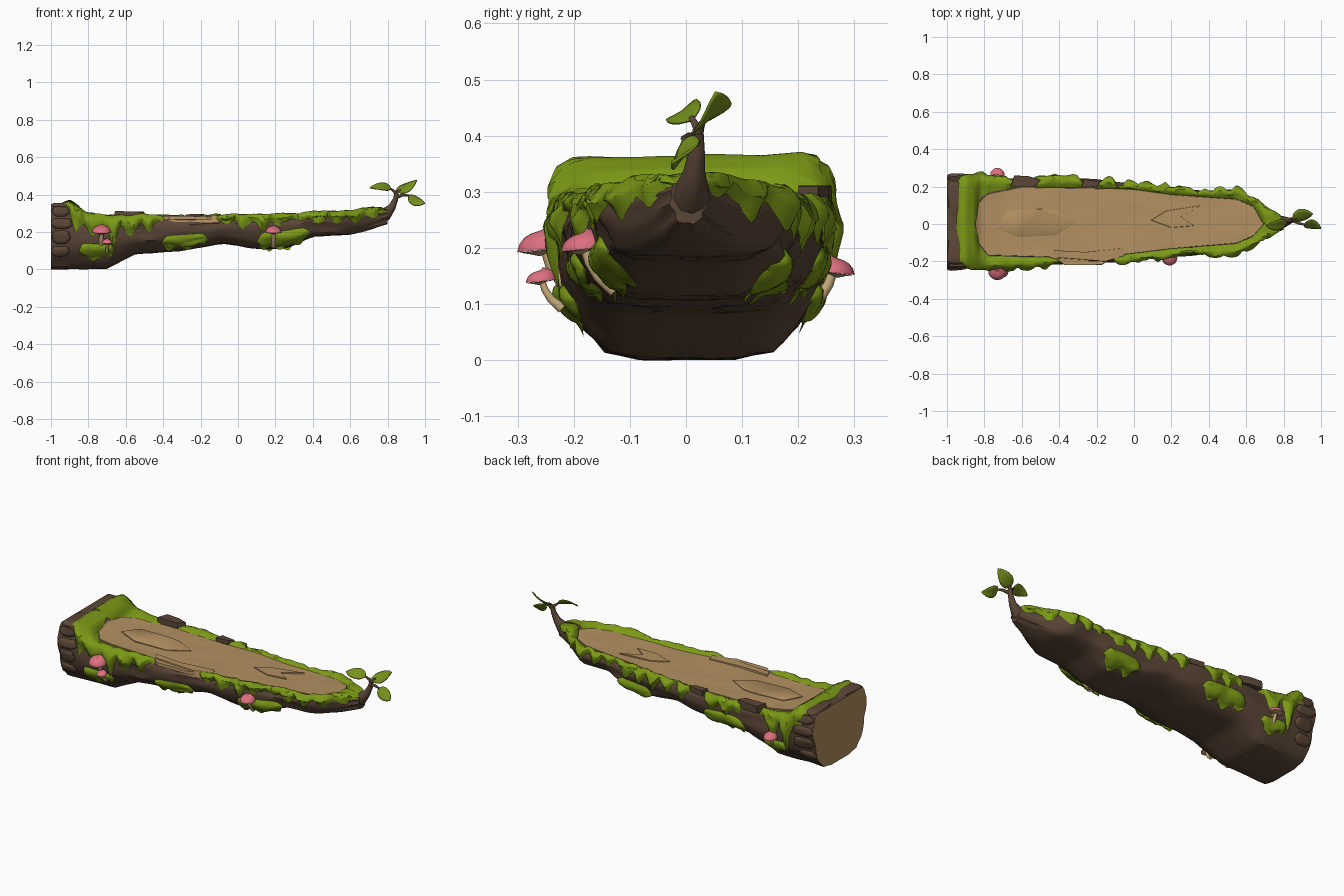
import bpy, bmesh, math, random
from mathutils import Vector, noise

random.seed(4)
if "Cube" in bpy.data.objects:
    bpy.data.objects.remove(bpy.data.objects["Cube"])


def material(name, rgb):
    m = bpy.data.materials.new(name)
    m.use_nodes = True
    m.diffuse_color = (*rgb, 1)
    b = m.node_tree.nodes["Principled BSDF"]
    b.inputs["Base Color"].default_value = (*rgb, 1)
    b.inputs["Roughness"].default_value = 0.9
    return m


BARK = material("bark brown", (0.105, 0.062, 0.038))
WOOD = material("cut wood tan", (0.45, 0.28, 0.12))
MOSS = material("moss green", (0.2, 0.32, 0.008))
LEAF = material("leaf green", (0.18, 0.28, 0.012))
PINK = material("mushroom pink", (0.72, 0.16, 0.21))
STEM = material("mushroom stem cream", (0.56, 0.4, 0.2))


def loft(name, rings, mat, closed=False, caps=False, angle=40):
    """Skin a list of equally long point rows."""
    bm = bmesh.new()
    rows = [[bm.verts.new(p) for p in r] for r in rings]
    n = len(rows[0])
    for a, b in zip(rows, rows[1:]):
        for i in range(n if closed else n - 1):
            j = (i + 1) % n
            bm.faces.new((a[i], a[j], b[j], b[i]))
    if caps:
        bm.faces.new(rows[0])
        bm.faces.new(rows[-1])
    bmesh.ops.recalc_face_normals(bm, faces=bm.faces)
    me = bpy.data.meshes.new(name)
    bm.to_mesh(me)
    bm.free()
    me.materials.append(mat)
    ob = bpy.data.objects.new(name, me)
    bpy.context.collection.objects.link(ob)
    bpy.ops.object.select_all(action="DESELECT")
    ob.select_set(True)
    bpy.context.view_layer.objects.active = ob
    bpy.ops.object.shade_smooth_by_angle(angle=math.radians(angle))
    return ob


def lerp_table(table, x):
    if x <= table[0][0]:
        return table[0][1]
    for (a, u), (b, v) in zip(table, table[1:]):
        if x <= b:
            return u + (v - u) * (x - a) / (b - a)
    return table[-1][1]


# Log shape along its length: underside, top, and half width on each side
BOTTOM = [(-1, 0), (-.7, .005), (-.64, .035), (-.55, .08), (-.3, .1), (-.08, .137), (.15, .105),
          (.27, .115), (.4, .175), (.6, .185), (.7, .21), (.8, .245)]
TOP = [(-1, .345), (-.9, .345), (-.82, .29), (-.7, .278), (-.3, .272), (.2, .28), (.6, .295), (.8, .315)]
WIDE = {-1: [(-1, .235), (-.4, .215), (0, .195), (.2, .165), (.55, .15), (.65, .1), (.72, .06), (.8, .025)],
        1: [(-1, .25), (-.2, .24), (.1, .2), (.4, .175), (.55, .185), (.65, .12), (.72, .07), (.8, .035)]}
# Half width of the cut top
CUT = {-1: [(-.845, 0), (-.83, .1), (-.78, .165), (-.45, .175), (-.4, .2), (-.1, .19), (-.05, .16),
            (.2, .13), (.55, .1), (.64, .06), (.69, 0)],
       1: [(-.845, 0), (-.83, .11), (-.78, .16), (-.6, .195), (0, .185), (.2, .155), (.55, .13), (.64, .09), (.69, 0)]}
# Half cross-section, underside centre to top centre
HALF = [(0, 0), (.35, 0), (.6, .04), (.8, .17), (.93, .36), (1, .6), (1, .8), (.95, .95), (.85, 1), (0, 1)]


def skin(x, s, side):
    """Point on the log at length x and section position s."""
    i = min(int(s), 8)
    u, v = (Vector(HALF[i]).lerp(Vector(HALF[i + 1]), s - i))
    lo, hi = lerp_table(BOTTOM, x), lerp_table(TOP, x)
    p = Vector((x, side * u * lerp_table(WIDE[side], x), lo + v * (hi - lo)))
    if 0 < s < 8:
        f = min(1, s, 8 - s)
        p.y += side * .016 * f * noise.noise(Vector((x * 5, s * .8, side * 3)))
        p.z += .006 * f * noise.noise(Vector((x * 8, s, side * 7)))
    return p


def skin_normal(x, s, side):
    t = skin(x, min(s + .3, 9), side) - skin(x, max(s - .3, 0), side)
    return Vector((0, t.z * side, -t.y * side)).normalized()


steps = [k / 2 for k in range(19)]
rings = []
for k in range(61):
    x = -1 + 1.8 * k / 60
    rings.append([skin(x, s, 1) for s in steps] + [skin(x, s, -1) for s in steps[-2:0:-1]])
log = loft("log", rings, BARK, closed=True, caps=True)
log.data.materials.append(WOOD)
for f in log.data.polygons:
    if f.normal.x < -.9 and f.center.x < -.99:
        f.material_index = 1

# Flat cut top with a short skirt over the rim
rings = []
for k in range(91):
    x = -.845 + 1.535 * k / 90
    z = lerp_table(TOP, x) + .004
    l, r = -lerp_table(CUT[-1], x), lerp_table(CUT[1], x)
    row = [(x, l - .006, z - .03)]
    for j in range(13):
        y = l + (r - l) * j / 12
        row.append((x, y, z + .003 * noise.noise(Vector((x * 4, y * 14, 0)))))
    rings.append(row + [(x, r + .006, z - .03)])
loft("cut_top", rings, WOOD, angle=50)


def slab(name, outline, thick, mat=WOOD, lift=.002):
    """Split sheet of wood lying on the cut top."""
    rows = []
    for shrink, h in ((1, -.012), (1, lift + thick * .6), (.97, lift + thick)):
        cx = sum(p[0] for p in outline) / len(outline)
        cy = sum(p[1] for p in outline) / len(outline)
        rows.append([(cx + (x - cx) * shrink, cy + (y - cy) * shrink, lerp_table(TOP, x) + .004 + h)
                     for x, y in outline])
    loft(name, rows, mat, closed=True, caps=True, angle=30)


slab("grain_layer_left", [(-.74, -.02), (-.68, .07), (-.5, .08), (-.42, .07), (-.31, .01), (-.42, -.06), (-.62, -.07)], .004)
slab("grain_layer_right", [(.09, .02), (.17, .07), (.36, .1), (.25, .04), (.32, -.01), (.2, -.02)], .004)
slab("split_plank_long", [(-.43, -.14), (-.26, -.15), (-.06, -.13), (-.05, -.17), (-.15, -.2), (-.41, -.18)], .007)
slab("split_plank_edge", [(-.42, -.185), (-.28, -.195), (-.14, -.2), (-.17, -.218), (-.37, -.22)], .004)
slab("bark_lump_back", [(-.66, .2), (-.53, .2), (-.5, .235), (-.56, .255), (-.64, .26)], .028, BARK)
slab("bark_lump_middle", [(-.28, .195), (-.2, .2), (-.18, .225), (-.27, .24)], .016, BARK)


def patch(name, side, x0, x1, hi, lo, thick, mat=MOSS, ragged=1.0):
    """Thick sheet hugging the log; hi=None runs up to the cut top."""
    n = max(6, int((x1 - x0) / .011))
    rings = []
    for k in range(n + 1):
        e = k / n
        x = x0 + (x1 - x0) * e
        taper = 1 - abs(2 * e - 1) ** 8
        full = False
        if hi is None:
            u = lerp_table(CUT[side], x) / lerp_table(WIDE[side], x)
            full = u < .03
            top = 8 + (.85 - min(u, .85)) / .85
            mid = 7.6
        else:
            top = mid = (hi + lo) / 2 + (hi - lo) / 2 * taper
            mid = (hi + lo) / 2
        tooth = abs((x * 10 + .3 * side) % 1 - .5) * 2
        rag = .4 + .55 * tooth + .45 * noise.noise(Vector((x * 19, side * 5, 2)))
        low = mid - (mid - lo) * (1 - abs(2 * e - 1) ** 4) * (1 - ragged + ragged * rag)
        row = []
        for j in range(10):
            t = j / 9
            s = min(9, max(0, top + (low - top) * t))
            c = 2 * t - 1
            h = 1 - (max(0, c) if full else abs(c)) ** 4
            lump = 1 + .45 * ragged * noise.noise(Vector((x * 13, s * 1.5, side * 9)))
            p = skin(x, s, side) + skin_normal(x, s, side) * (thick * h * taper * lump - .003 * (1 - h))
            if j == 9 and ragged:
                p += Vector((0, side * .006, -.022 * tooth * taper))
            row.append(p)
        rings.append(row)
    loft(name, rings, mat, angle=45)


# Moss along the rim, in runs with bare gaps between them
for side, runs in ((-1, [(-.95, -.38, 4.7), (-.13, .34, 5.4), (.3, .84, 5.3)]),
                   (1, [(-.95, -.63, 4.3), (-.54, -.27, 4.9), (-.2, -.08, 5.6), (-.1, .36, 5.0), (.32, .84, 5.2)])):
    for a, b, low in runs:
        patch("rim_moss", side, a, min(b, .8), None, low, .026)

# Moss hanging on the flanks
for side, a, b, hi, lo in ((-1, -.41, -.16, 4.6, 2.2), (-1, -.85, -.66, 4.5, 3.0), (-1, .1, .39, 4.9, 1.6),
                           (1, -.82, -.66, 4.5, 3.2), (1, -.55, -.27, 5.2, 2.6), (1, .1, .33, 4.6, 1.6)):
    patch("flank_moss", side, a, b, hi, lo, .016)

# Chunky bark plates round the cut end
for side in (-1, 1):
    for i, (hi, lo) in enumerate(((8.9, 7.2), (7.3, 6.1), (6.0, 5.1), (5.0, 4.1), (4.0, 3.1))):
        patch("end_bark_plate", side, -1 + .004 * (i % 2), random.uniform(-.9, -.86), hi, lo, .011 + .004 * (i % 2),
              BARK, 0)


def tube(name, path, radii, mat, n=10):
    path = [Vector(p) for p in path]
    rings = []
    for i, p in enumerate(path):
        d = (path[min(i + 1, len(path) - 1)] - path[max(i - 1, 0)]).normalized()
        a = d.cross(Vector((0, 1, .1))).normalized()
        b = d.cross(a)
        rings.append([p + radii[i] * (a * math.cos(q) + b * math.sin(q))
                      for q in (2 * math.pi * k / n for k in range(n))])
    loft(name, rings, mat, closed=True, caps=True, angle=60)


def mushroom(x, y, z, r, side):
    """Domed cap on a stem that bends into the log; z is the cap rim."""
    def ring(rad, h):
        return [(x + r * rad * math.cos(q), y + r * rad * math.sin(q), z + r * h - side * .1 * r * math.sin(q))
                for q in (2 * math.pi * k / 20 for k in range(20))]
    dome = [(1, -.06), (1, .02), (.93, .25), (.75, .47), (.5, .62), (.25, .7), (.03, .72)]
    loft("mushroom_cap", [ring(*p) for p in dome], PINK, closed=True, caps=True, angle=60)
    loft("mushroom_gills", [ring(.95, -.07), ring(.6, -.12), ring(.2, -.2)], STEM, closed=True, caps=True)
    tube("mushroom_stem", [(x, y, z), (x, y - side * .2 * r, z - .6 * r), (x, y - side * .6 * r, z - 1.2 * r),
                           (x, y - side * 1.3 * r, z - 1.8 * r)], [r * .22, r * .24, r * .28, r * .34], STEM)


mushroom(-.73, -.25, .2, .05, -1)
mushroom(-.7, -.257, .142, .028, -1)
mushroom(.19, -.18, .2, .042, -1)
mushroom(-.73, .262, .158, .038, 1)

# Twig growing from the tip
tube("twig", [(.7, .005, .265), (.75, .005, .277), (.79, .01, .295), (.825, .015, .335), (.842, .02, .375), (.85, .02, .405)],
     [.045, .042, .034, .02, .014, .012], BARK)
tube("twig_fork_left", [(.846, .02, .39), (.838, .02, .415), (.815, .01, .432)], [.01, .008, .005], BARK, 8)
tube("twig_fork_middle", [(.848, .02, .395), (.853, .025, .415), (.87, .03, .425)], [.01, .008, .005], BARK, 8)
tube("twig_fork_right", [(.846, .02, .385), (.88, .005, .398), (.915, -.005, .395)], [.01, .008, .005], BARK, 8)


def leaf(name, base, tip, across, width):
    base, tip = Vector(base), Vector(tip)
    across = Vector(across).normalized()
    up = across.cross(tip - base).normalized()
    rings = []
    for k in range(10):
        t = k / 9
        w = width * (math.sin(math.pi * t ** .75) ** .75 + .02) if 0 < k < 9 else .001
        mid = base.lerp(tip, t) + up * .012 * math.sin(math.pi * t)
        rings.append([mid + across * w * c + up * .12 * w * abs(c) for c in (-1, -.5, 0, .5, 1)])
    ob = loft(name, rings, LEAF)
    mod = ob.modifiers.new("thickness", "SOLIDIFY")
    mod.thickness = .005


leaf("leaf_left", (.82, .01, .43), (.705, -.01, .438), (.1, .8, .55), .033)
leaf("leaf_middle", (.845, .03, .42), (.957, .055, .475), (-.25, .7, .5), .037)
leaf("leaf_right", (.91, -.005, .395), (1.0, -.025, .355), (.3, .6, .6), .033)
